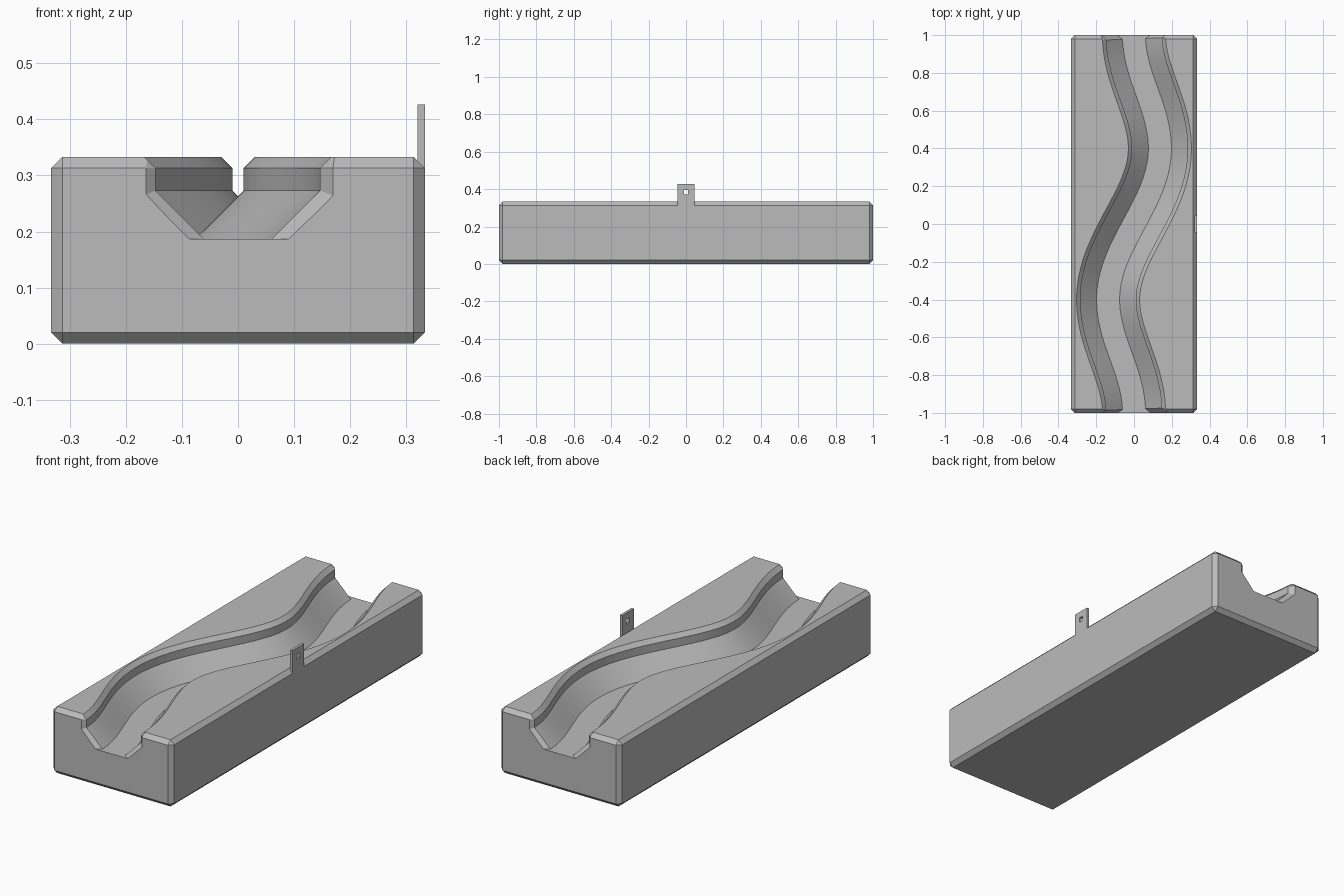
import bpy, bmesh, math
from mathutils import Vector

if "Cube" in bpy.data.objects:
    bpy.data.objects.remove(bpy.data.objects["Cube"])

HEIGHT, CHAMFER, SWING, PEAK = 0.333, 0.02, 0.137, 0.4

grey = bpy.data.materials.new("plain grey")
grey.use_nodes = True
grey.diffuse_color = (0.5, 0.5, 0.5, 1)
grey.node_tree.nodes["Principled BSDF"].inputs["Base Color"].default_value = (0.5, 0.5, 0.5, 1)


def make_object(name, bm):
    bmesh.ops.recalc_face_normals(bm, faces=bm.faces[:])
    mesh = bpy.data.meshes.new(name)
    bm.to_mesh(mesh)
    bm.free()
    mesh.materials.append(grey)
    obj = bpy.data.objects.new(name, mesh)
    bpy.context.collection.objects.link(obj)
    return obj


def box(name, low, high, chamfer=0):
    bm = bmesh.new()
    bmesh.ops.create_cube(bm, size=1)
    low, high = Vector(low), Vector(high)
    for v in bm.verts:
        v.co = (low + high) / 2 + v.co * (high - low)
    if chamfer:
        bmesh.ops.bevel(bm, geom=bm.edges[:], offset=chamfer, segments=1, affect='EDGES')
    return make_object(name, bm)


def cut(obj, cutter):
    cutter.hide_render = True
    mod = obj.modifiers.new("cut", 'BOOLEAN')
    mod.operation, mod.solver, mod.object = 'DIFFERENCE', 'EXACT', cutter
    bpy.ops.object.select_all(action='DESELECT')
    bpy.context.view_layer.objects.active = obj
    obj.select_set(True)
    bpy.ops.object.modifier_apply(modifier=mod.name)
    bpy.data.objects.remove(cutter)
    bpy.ops.object.shade_smooth_by_angle(angle=math.radians(20))


def path_x(y):
    """Winding centre line, straight at both ends."""
    a = min(abs(y), 1)
    if a < PEAK:
        x = math.sin(math.pi / 2 * a / PEAK)
    else:
        x = (1 + math.cos(math.pi * (a - PEAK) / (1 - PEAK))) / 2
    return math.copysign(SWING * x, y)


def groove_cutter():
    # half section: floor edge, slope top, wall top, flared rim
    half = [(0.061, 0.187), (0.147, 0.273), (0.147, HEIGHT - CHAMFER), (0.187, HEIGHT + CHAMFER)]
    inner = 1 - CHAMFER
    stations = [-1 - CHAMFER] + [inner * (i / 60 - 1) for i in range(121)] + [1 + CHAMFER]
    bm = bmesh.new()
    rings = []
    for y in stations:
        # the mouth widens at both ends, leaving the floor level
        flare = max(0, abs(y) - inner)
        slope = (path_x(y + 0.001) - path_x(y - 0.001)) / 0.002
        side = Vector((1, -slope, 0)).normalized()
        if flare:
            side = Vector((1, 0, 0))
        centre = Vector((path_x(y), y, 0))
        section = []
        for i, (w, z) in enumerate(half):
            w += flare * (1.4 if i == 0 else 1)
            if i == 1:
                z -= flare * 0.4
            section.append((w, z))
        loop = section + [(-w, z) for w, z in reversed(section)]
        rings.append([bm.verts.new(centre + side * w + Vector((0, 0, z))) for w, z in loop])
    for a, b in zip(rings, rings[1:]):
        for i in range(len(a)):
            j = (i + 1) % len(a)
            bm.faces.new((a[i], a[j], b[j], b[i]))
    bm.faces.new(rings[0])
    bm.faces.new(rings[-1])
    return make_object("groove_cutter", bm)


# Chamfered block with a winding channel
body = box("channel_block", (-0.333, -1, 0), (0.333, 1, HEIGHT), CHAMFER)
cut(body, groove_cutter())

# Thin hanging tab with a square hole
tab = box("hanging_tab", (0.32, -0.045, HEIGHT - CHAMFER), (0.333, 0.045, 0.427))
cut(tab, box("hole_cutter", (0.3, -0.012, 0.371), (0.35, 0.012, 0.395)))
